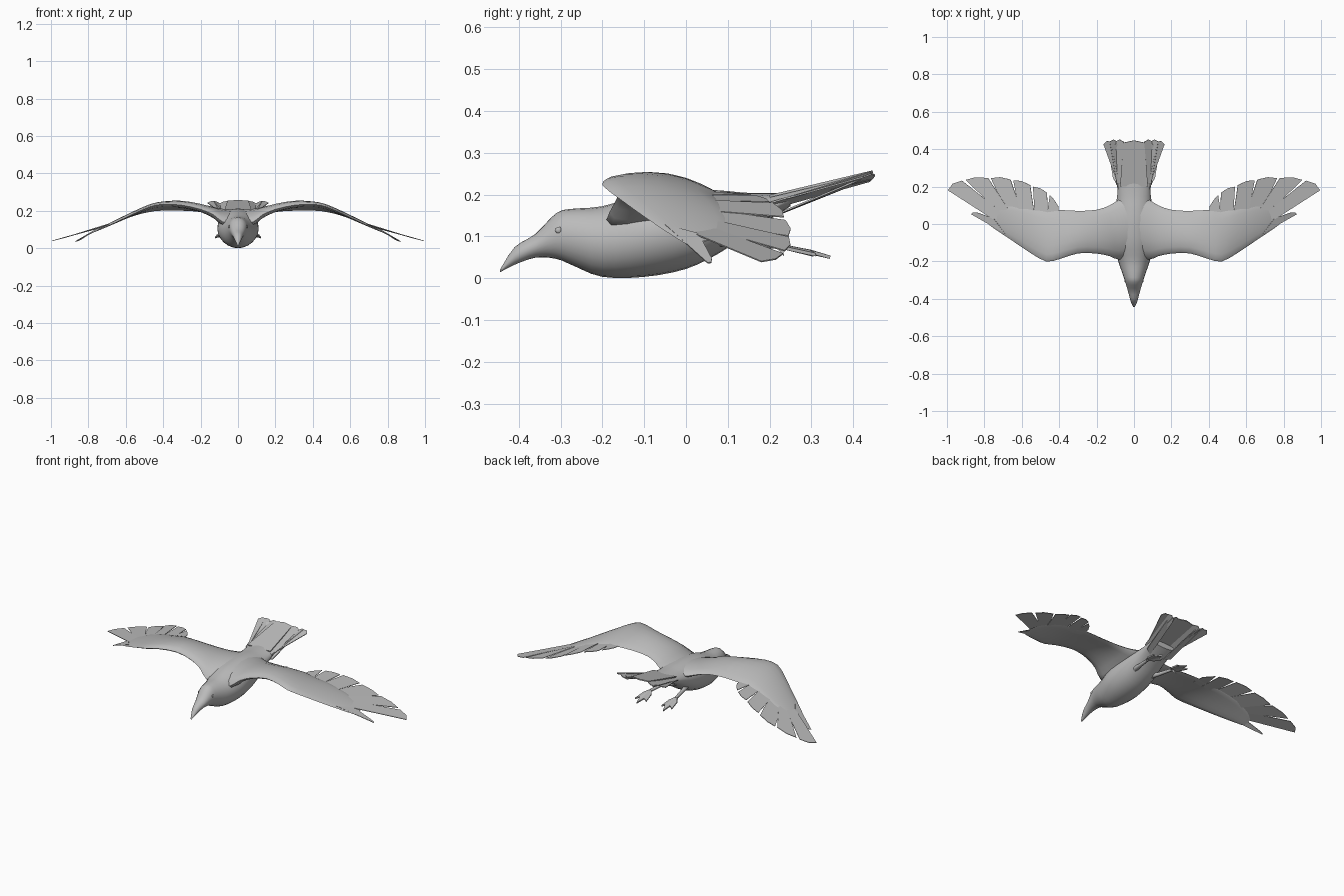
import bpy, bmesh, math
from mathutils import Vector

grey = bpy.data.materials.new("plumage grey")
grey.diffuse_color = (0.5, 0.5, 0.5, 1)


def make(name, verts, faces, mirror=False, thick=0, smooth=True):
    """Mesh object with optional thickness and left-right mirroring."""
    me = bpy.data.meshes.new(name)
    me.from_pydata([tuple(v) for v in verts], [], faces)
    bm = bmesh.new()
    bm.from_mesh(me)
    bmesh.ops.recalc_face_normals(bm, faces=bm.faces)
    bm.to_mesh(me)
    bm.free()
    me.materials.append(grey)
    if smooth:
        me.shade_smooth()
        me.set_sharp_from_angle(angle=math.radians(50))
    ob = bpy.data.objects.new(name, me)
    bpy.context.collection.objects.link(ob)
    if thick:
        mod = ob.modifiers.new("thickness", 'SOLIDIFY')
        mod.thickness = thick
        mod.offset = 0
    if mirror:
        ob.modifiers.new("mirror", 'MIRROR').use_clip = True
    return ob


def refine(rows, n=3):
    """Smoothly interpolate rows of section parameters."""
    out = []
    for i in range(len(rows) - 1):
        a, b = rows[max(i - 1, 0)], rows[i]
        c, d = rows[i + 1], rows[min(i + 2, len(rows) - 1)]
        for k in range(n):
            t = k / n
            out.append([q + 0.5 * t * (r - p + t * (2*p - 5*q + 4*r - s + t * (3*(q - r) + s - p)))
                        for p, q, r, s in zip(a, b, c, d)])
    return out + [list(rows[-1])]


def loft(name, rings, mirror=False, cap_start=True):
    n = len(rings[0])
    verts = [v for r in rings for v in r]
    faces = [[i*n + j, i*n + (j+1) % n, (i+1)*n + (j+1) % n, (i+1)*n + j]
             for i in range(len(rings) - 1) for j in range(n)]
    faces.append([(len(rings) - 1)*n + j for j in range(n)])
    if cap_start:
        faces.append(list(range(n))[::-1])
    return make(name, verts, faces, mirror)


def feather(name, root, tip, thick=0.003, mirror=True):
    """Flat blade with a slightly pointed end; root and tip are pairs of points."""
    a, b = map(Vector, root)
    c, d = map(Vector, tip)
    point = (c + d) / 2 + ((c + d) - (a + b)) * 0.025
    return make(name, [a, b, d, point, c], [[0, 1, 2, 3, 4]], mirror, thick, False)


# Body, head and beak: y, bottom, top, half width
body = [(-0.445, 0.014, 0.020, 0.004), (-0.41, 0.032, 0.074, 0.019),
        (-0.36, 0.049, 0.106, 0.032), (-0.31, 0.046, 0.156, 0.047),
        (-0.27, 0.030, 0.166, 0.060), (-0.20, 0.003, 0.172, 0.084),
        (-0.10, 0.003, 0.200, 0.109), (0.00, 0.022, 0.212, 0.108),
        (0.08, 0.060, 0.210, 0.100), (0.15, 0.108, 0.204, 0.090),
        (0.25, 0.172, 0.203, 0.082)]
N = 24
rings = []
for y, lo, hi, w in refine(body):
    rings.append([(w * math.cos(2*math.pi*k/N), y,
                   (lo + hi)/2 + (hi - lo)/2 * math.sin(2*math.pi*k/N)) for k in range(N)])
loft("body", rings)

# Wings: x, leading y, trailing y, leading z, trailing z, thickness, arch
wing = [(0.00, -0.17, 0.16, 0.130, 0.175, 0.07, 0.02),
        (0.08, -0.19, 0.13, 0.140, 0.175, 0.08, 0.015),
        (0.13, -0.172, 0.10, 0.178, 0.185, 0.06, 0.01),
        (0.20, -0.158, 0.076, 0.208, 0.198, 0.045, 0.012),
        (0.30, -0.157, 0.07, 0.230, 0.203, 0.04, 0.015),
        (0.40, -0.188, 0.075, 0.235, 0.203, 0.034, 0.01),
        (0.47, -0.20, 0.065, 0.222, 0.197, 0.03, 0.008),
        (0.55, -0.157, 0.085, 0.188, 0.177, 0.024, 0.006),
        (0.65, -0.09, 0.10, 0.140, 0.142, 0.018, 0.004),
        (0.74, -0.03, 0.085, 0.100, 0.108, 0.010, 0.0),
        (0.78, 0.00, 0.055, 0.082, 0.090, 0.004, 0.0)]
M = 16
rings = []
for x, yl, yt, zl, zt, th, arch in refine(wing, 2):
    ring = []
    for k in range(M):
        a = 2 * math.pi * k / M
        t = (1 - math.cos(a)) / 2
        ring.append((x, yl + (yt - yl)*t,
                     zl + (zt - zl)*t + arch*4*t*(1 - t) + th/2 * math.sin(a) * (1.2 - 0.5*t)))
    rings.append(ring)
loft("wing", rings, True, False)


# Flight feathers: root pair and tip pair in plan, height from the wing droop
def droop(x):
    pts = [(0.35, 0.208), (0.5, 0.196), (0.6, 0.165), (0.72, 0.115), (0.85, 0.078), (1.0, 0.040)]
    for (xa, za), (xb, zb) in zip(pts, pts[1:]):
        if x <= xb:
            return za + (zb - za) * (x - xa) / (xb - xa)
    return pts[-1][1]


flight = [((0.69, -0.05), (0.75, 0.03), (0.875, 0.052), (0.85, 0.062)),
          ((0.73, 0.01), (0.69, 0.05), (0.995, 0.180), (0.92, 0.232)),
          ((0.73, 0.07), (0.66, 0.06), (0.90, 0.236), (0.78, 0.246)),
          ((0.68, 0.06), (0.60, 0.06), (0.765, 0.245), (0.66, 0.238)),
          ((0.61, 0.05), (0.53, 0.04), (0.645, 0.234), (0.555, 0.208)),
          ((0.53, 0.04), (0.46, 0.03), (0.54, 0.200), (0.465, 0.168)),
          ((0.47, 0.02), (0.40, 0.03), (0.45, 0.155), (0.405, 0.095))]
for i, quad in enumerate(flight):
    p = [(x, y, droop(x) - 0.002 * (i % 2)) for x, y in quad]
    if i == 0:
        p[2:] = [(0.87, 0.052, 0.036), (0.84, 0.062, 0.046)]
    feather(f"flight_feather_{i + 1}", p[:2], p[2:])

# Tail fan: raised centre, folded side feathers and lower outer feathers
feather("tail_centre", [(-0.075, 0.20, 0.196), (0.075, 0.20, 0.196)],
        [(-0.055, 0.435, 0.252), (0.055, 0.435, 0.252)], 0.006, False)
tail = [((0.05, 0.20, 0.195), (0.085, 0.20, 0.180), (0.055, 0.44, 0.252), (0.10, 0.44, 0.236)),
        ((0.06, 0.20, 0.165), (0.09, 0.20, 0.180), (0.085, 0.44, 0.232), (0.13, 0.44, 0.252)),
        ((0.075, 0.20, 0.180), (0.092, 0.23, 0.188), (0.125, 0.44, 0.250), (0.163, 0.425, 0.242)),
        ((0.045, 0.19, 0.140), (0.085, 0.21, 0.150), (0.075, 0.42, 0.232), (0.11, 0.42, 0.238))]
for i, q in enumerate(tail):
    feather(f"tail_feather_{i + 1}", q[:2], q[2:], 0.004)

# Legs trailing behind, thin tapered tubes
rings = []
for x, y, z, r in [(0.055, 0.06, 0.095, 0.018), (0.07, 0.13, 0.085, 0.011), (0.085, 0.22, 0.078, 0.008)]:
    rings.append([(x + r*math.cos(k*math.pi/4), y, z + r*math.sin(k*math.pi/4)) for k in range(8)])
loft("leg", rings, True)

# Webbed feet: toes fanned from the ankle with notched web, plus hind claw
ankle = (0.085, 0.205, 0.082)
web = [ankle, (0.060, 0.245, 0.070), (0.050, 0.305, 0.055), (0.070, 0.298, 0.064),
       (0.088, 0.345, 0.050), (0.101, 0.295, 0.064), (0.122, 0.310, 0.056), (0.112, 0.245, 0.070)]
make("foot", web, [[0, i, i + 1] for i in range(1, 7)], True, 0.008, False)
make("hind_claw", [(0.078, 0.21, 0.08), (0.094, 0.21, 0.08), (0.086, 0.23, 0.08), (0.105, 0.235, 0.052)],
     [[0, 1, 2], [0, 1, 3], [1, 2, 3], [2, 0, 3]], True, 0, False)

# Small eyes set into the head
bm = bmesh.new()
bmesh.ops.create_uvsphere(bm, u_segments=10, v_segments=6, radius=0.008)
verts = [(v.co.x * 0.5 + 0.047, v.co.y - 0.305, v.co.z + 0.115) for v in bm.verts]
bm.verts.index_update()
faces = [[v.index for v in f.verts] for f in bm.faces]
bm.free()
make("eye", verts, faces, True)
